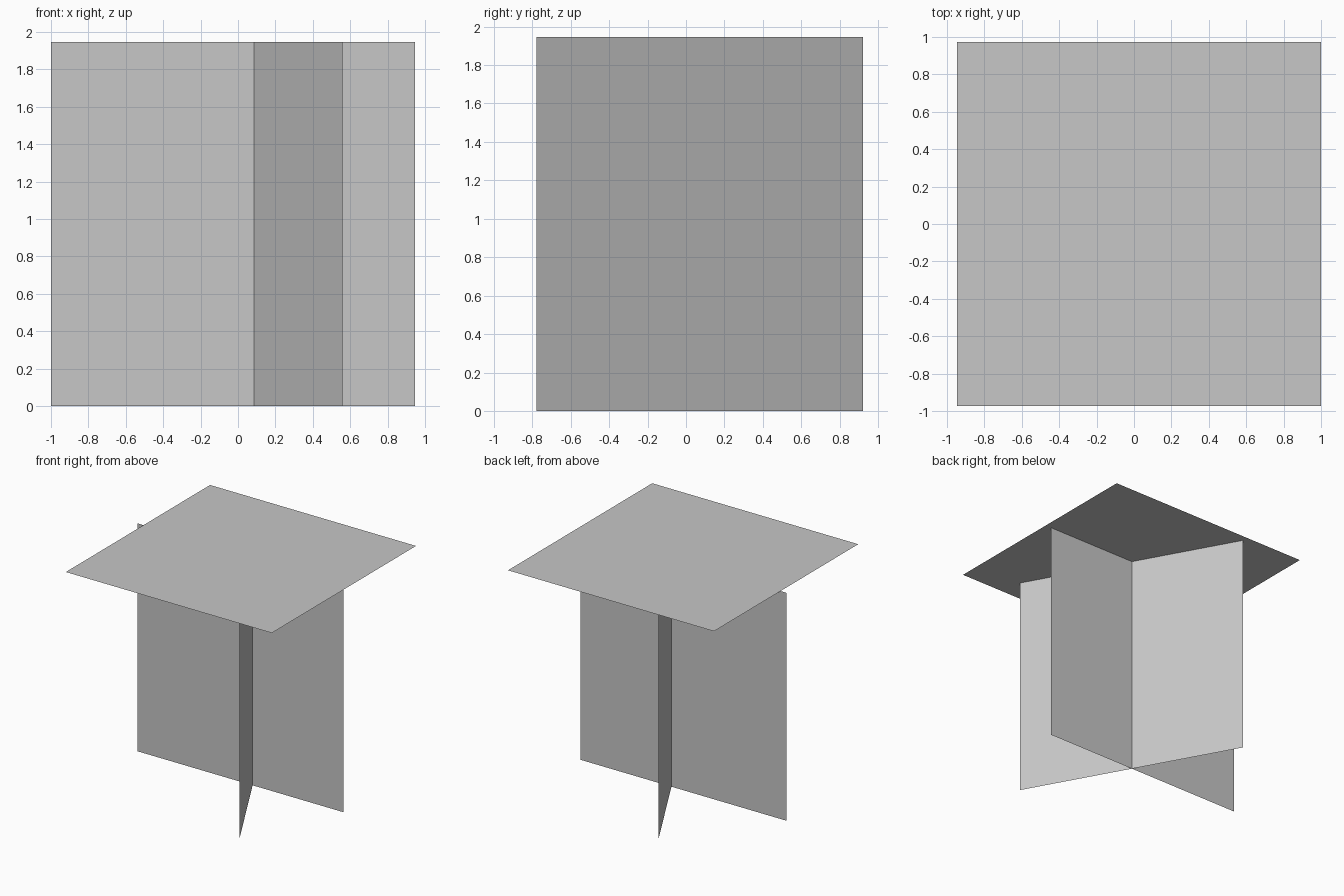
import bpy
import math

if "Cube" in bpy.data.objects:
    bpy.data.objects.remove(bpy.data.objects["Cube"])

SIDE = 1.945            # edge length shared by all three square panels
MID_Y = 0.075           # depth of the long upright panel

grey = bpy.data.materials.new("light_grey")
grey.diffuse_color = (0.57, 0.57, 0.57, 1.0)
grey.use_nodes = True
grey.node_tree.nodes["Principled BSDF"].inputs["Base Color"].default_value = grey.diffuse_color


def panel(name, location, rotation=(0, 0, 0)):
    """Single-sheet square panel."""
    bpy.ops.mesh.primitive_plane_add(size=SIDE, location=location, rotation=rotation)
    obj = bpy.context.object
    obj.name = name
    obj.data.materials.append(grey)
    return obj


# Horizontal sheet on top
panel("top_panel", (0.0275, 0, SIDE))

# Upright sheet running left to right
panel("long_upright_panel", (-0.0275, MID_Y, SIDE / 2), (math.pi / 2, 0, 0))

# Upright sheet crossing it at a slant
panel("slanted_upright_panel", (0.087, 0.072, SIDE / 2),
      (math.pi / 2, 0, math.atan2(1.70, -0.945)))
